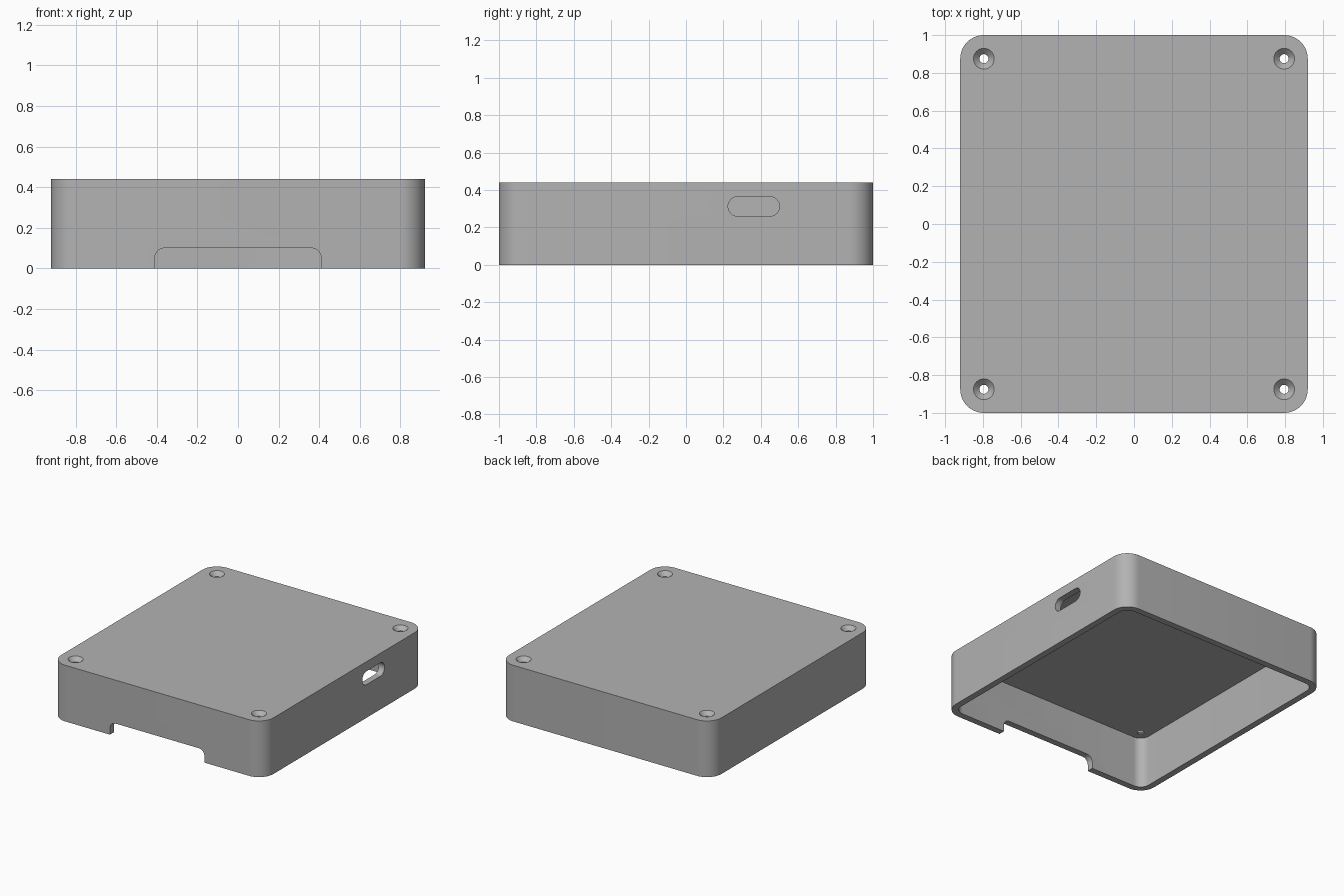
import bpy, bmesh
from math import pi, sin, cos
from mathutils import Matrix, Vector

cube = bpy.data.objects.get("Cube")
if cube:
    bpy.data.objects.remove(cube, do_unlink=True)

WIDTH, DEPTH, HEIGHT = 1.84, 2.0, 0.44
WALL, TOP, CORNER = 0.05, 0.04, 0.125

grey = bpy.data.materials.new("plain grey")
colour = (0.45, 0.45, 0.45, 1)
grey.diffuse_color = colour
grey.use_nodes = True
grey.node_tree.nodes["Principled BSDF"].inputs["Base Color"].default_value = colour


def rounded_prism(name, w, d, radius, z0, z1, steps=12):
    """Rounded rectangle in the ground plane, extruded from z0 to z1."""
    bm = bmesh.new()
    verts = []
    for q, (sx, sy) in enumerate([(1, 1), (-1, 1), (-1, -1), (1, -1)]):
        for i in range(steps + 1):
            a = (q + i / steps) * pi / 2
            verts.append(bm.verts.new((sx * (w / 2 - radius) + radius * cos(a),
                                       sy * (d / 2 - radius) + radius * sin(a), z0)))
    bmesh.ops.remove_doubles(bm, verts=verts, dist=1e-5)
    face = bm.faces.new(bm.verts)
    up = bmesh.ops.extrude_face_region(bm, geom=[face])
    bmesh.ops.translate(bm, vec=(0, 0, z1 - z0),
                        verts=[v for v in up["geom"] if isinstance(v, bmesh.types.BMVert)])
    return finish(name, bm)


def cone(name, r_low, r_high, z0, z1, x, y):
    bm = bmesh.new()
    bmesh.ops.create_cone(bm, cap_ends=True, segments=32, radius1=r_low, radius2=r_high,
                          depth=z1 - z0, matrix=Matrix.Translation((x, y, (z0 + z1) / 2)))
    return finish(name, bm)


def finish(name, bm):
    bmesh.ops.recalc_face_normals(bm, faces=bm.faces)
    mesh = bpy.data.meshes.new(name)
    bm.to_mesh(mesh)
    bm.free()
    mesh.materials.append(grey)
    obj = bpy.data.objects.new(name, mesh)
    bpy.context.collection.objects.link(obj)
    return obj


def cut(target, cutter):
    mod = target.modifiers.new("cut", 'BOOLEAN')
    mod.operation = 'DIFFERENCE'
    mod.solver = 'EXACT'
    mod.object = cutter
    bpy.context.view_layer.objects.active = target
    bpy.ops.object.modifier_apply(modifier=mod.name)
    bpy.data.objects.remove(cutter, do_unlink=True)


# Shell, open underneath
shell = rounded_prism("enclosure_shell", WIDTH, DEPTH, CORNER, 0, HEIGHT)
cut(shell, rounded_prism("cavity", WIDTH - 2 * WALL, DEPTH - 2 * WALL,
                         CORNER - WALL, -0.1, HEIGHT - TOP))

# Rounded notch in the lower edge of the front wall
notch = rounded_prism("front_notch", 0.82, 0.4, 0.05, -0.1, 0.1)
notch.data.transform(Matrix.Translation((0, -DEPTH / 2, -0.1)) @ Matrix.Rotation(pi / 2, 4, 'X'))
cut(shell, notch)

# Oblong port through the left wall
port = rounded_prism("side_port", 0.105, 0.275, 0.0524, -0.1, 0.1)
port.data.transform(Matrix.Translation((WIDTH / 2, 0.3625, 0.3125)) @ Matrix.Rotation(pi / 2, 4, 'Y'))
cut(shell, port)

# Countersunk screw holes in the corners of the top
for x in (-0.795, 0.795):
    for y in (-0.875, 0.875):
        cut(shell, cone("screw_hole", 0.024, 0.024, HEIGHT - 0.1, HEIGHT + 0.1, x, y))
        cut(shell, cone("countersink", 0.022, 0.058, HEIGHT - 0.033, HEIGHT + 0.003, x, y))

# Smooth corners with sharp edges
bpy.ops.object.select_all(action='DESELECT')
shell.select_set(True)
bpy.context.view_layer.objects.active = shell
bpy.ops.object.shade_smooth_by_angle(angle=pi / 6)
